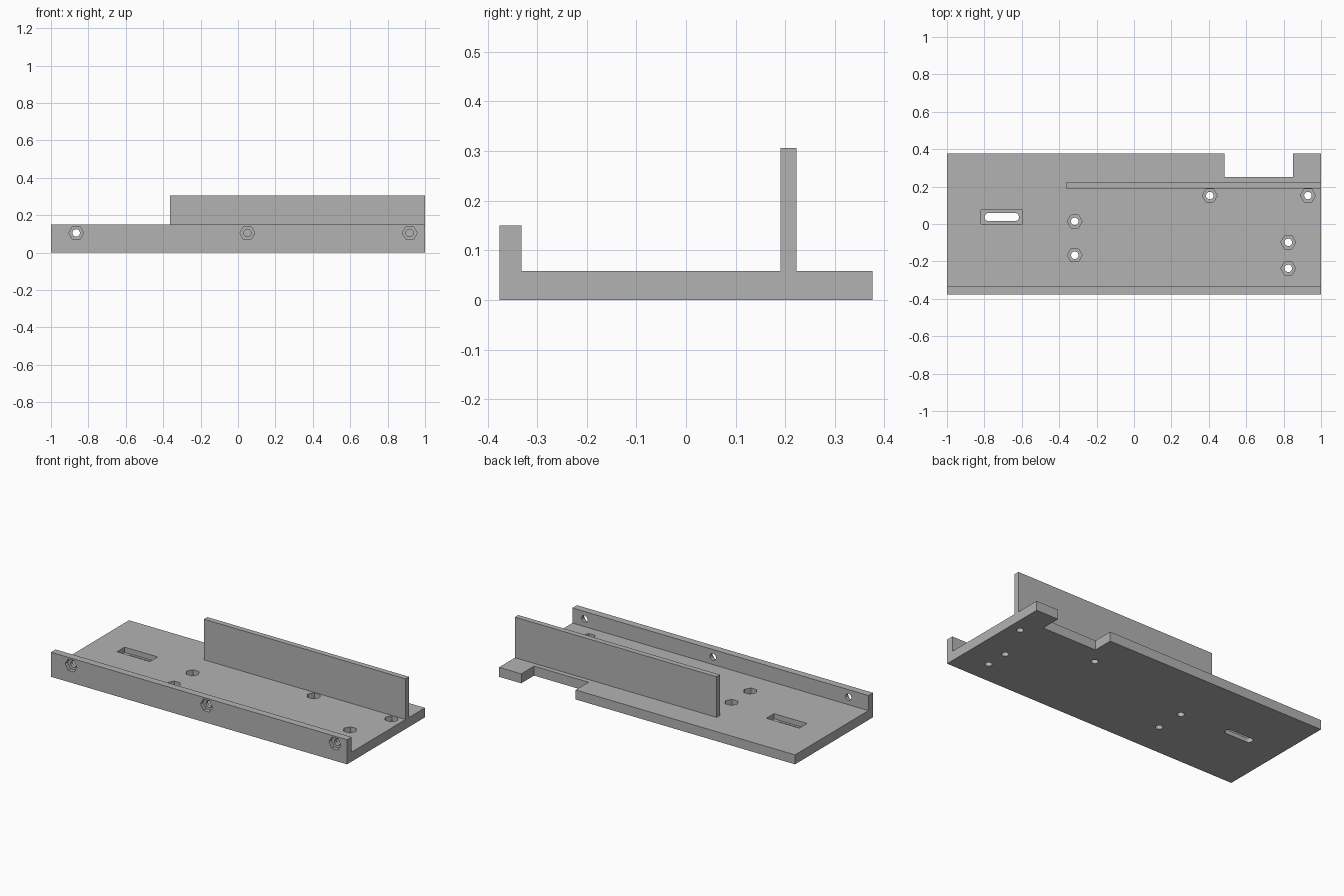
import bpy, bmesh, math
from mathutils import Matrix, Vector

if "Cube" in bpy.data.objects:
    bpy.data.objects.remove(bpy.data.objects["Cube"])

grey = bpy.data.materials.new("Plain grey")
grey.use_nodes = True
grey.diffuse_color = (0.45, 0.45, 0.45, 1)
grey.node_tree.nodes["Principled BSDF"].inputs["Base Color"].default_value = grey.diffuse_color

# Main dimensions
BACK, LIP_FRONT, LIP_BACK = 0.376, -0.376, -0.332
PLATE_TOP, LIP_TOP, FIN_TOP = 0.058, 0.15, 0.306
HEX_R, HOLE_R, PLATE_POCKET, LIP_POCKET = 0.04, 0.02, 0.032, 0.024


def finish(bm, name):
    bmesh.ops.recalc_face_normals(bm, faces=bm.faces)
    mesh = bpy.data.meshes.new(name)
    bm.to_mesh(mesh)
    bm.free()
    mesh.materials.append(grey)
    obj = bpy.data.objects.new(name, mesh)
    bpy.context.collection.objects.link(obj)
    return obj


def add_prism(bm, outline, direction):
    face = bm.faces.new([bm.verts.new(p) for p in outline])
    out = bmesh.ops.extrude_face_region(bm, geom=[face], use_keep_orig=True)
    moved = [v for v in out["geom"] if isinstance(v, bmesh.types.BMVert)]
    bmesh.ops.translate(bm, verts=moved, vec=direction)


def add_box(bm, low, high):
    low, high = Vector(low), Vector(high)
    m = Matrix.Translation((low + high) / 2) @ Matrix.Diagonal((*(high - low), 1))
    bmesh.ops.create_cube(bm, size=1, matrix=m)


def add_rod(bm, start, end, radius, sides):
    start, end = Vector(start), Vector(end)
    axis = end - start
    turn = Matrix.Rotation(math.pi / 2, 4, "X") if abs(axis.y) > abs(axis.z) else Matrix()
    m = Matrix.Translation((start + end) / 2) @ turn
    # a six-sided rod has its corners pointing along x
    m = m @ Matrix.Rotation(math.pi / 2, 4, "Z")
    bmesh.ops.create_cone(bm, cap_ends=True, segments=sides, radius1=radius,
                          radius2=radius, depth=axis.length, matrix=m)


# Plate with front lip, extruded from its side profile
bm = bmesh.new()
profile = [(LIP_FRONT, 0), (BACK, 0), (BACK, PLATE_TOP), (LIP_BACK, PLATE_TOP),
           (LIP_BACK, LIP_TOP), (LIP_FRONT, LIP_TOP)]
add_prism(bm, [(-1, y, z) for y, z in profile], (2, 0, 0))
plate = finish(bm, "base_plate")

plate_screws = [(0.405, 0.152), (0.93, 0.152), (-0.317, 0.014),
                (-0.317, -0.167), (0.825, -0.098), (0.825, -0.237)]
lip_screws = [-0.865, 0.05, 0.918]
LIP_Z = 0.105

# Hexagonal nut pockets, slot recess and back notch
bm = bmesh.new()
for x, y in plate_screws:
    add_rod(bm, (x, y, PLATE_TOP - PLATE_POCKET), (x, y, 0.1), HEX_R, 6)
for x in lip_screws:
    add_rod(bm, (x, -0.45, LIP_Z), (x, LIP_FRONT + LIP_POCKET, LIP_Z), HEX_R, 6)
add_box(bm, (-0.818, 0, PLATE_TOP - PLATE_POCKET), (-0.595, 0.074, 0.1))
add_box(bm, (0.483, 0.252, -0.1), (0.85, 0.5, 0.2))
pockets = finish(bm, "pocket_cutter")

# Round through holes and the long slot
bm = bmesh.new()
for x, y in plate_screws:
    add_rod(bm, (x, y, -0.1), (x, y, 0.1), HOLE_R, 32)
for x in lip_screws:
    add_rod(bm, (x, -0.45, LIP_Z), (x, -0.3, LIP_Z), HOLE_R, 32)
slot = []
for i in range(34):
    end = 1 if i < 17 else -1
    a = math.pi * (i % 17) / 16 - end * math.pi / 2
    slot.append((-0.707 + end * 0.07 + 0.022 * math.cos(a),
                 0.037 + 0.022 * end * math.sin(a) * end, -0.1))
add_prism(bm, slot, (0, 0, 0.2))
holes = finish(bm, "hole_cutter")

# Cut the plate, then discard the cutters
for cutter in (pockets, holes):
    cutter.hide_render = True
    mod = plate.modifiers.new(cutter.name, "BOOLEAN")
    mod.operation, mod.solver, mod.object = "DIFFERENCE", "EXACT", cutter
bpy.context.view_layer.update()
graph = bpy.context.evaluated_depsgraph_get()
cut_mesh = bpy.data.meshes.new_from_object(plate.evaluated_get(graph))
plate.modifiers.clear()
plate.data = cut_mesh
for cutter in (pockets, holes):
    bpy.data.objects.remove(cutter)

# Upright fin behind the centre
bm = bmesh.new()
add_box(bm, (-0.363, 0.19, PLATE_TOP), (1, 0.223, FIN_TOP))
finish(bm, "upright_fin")
